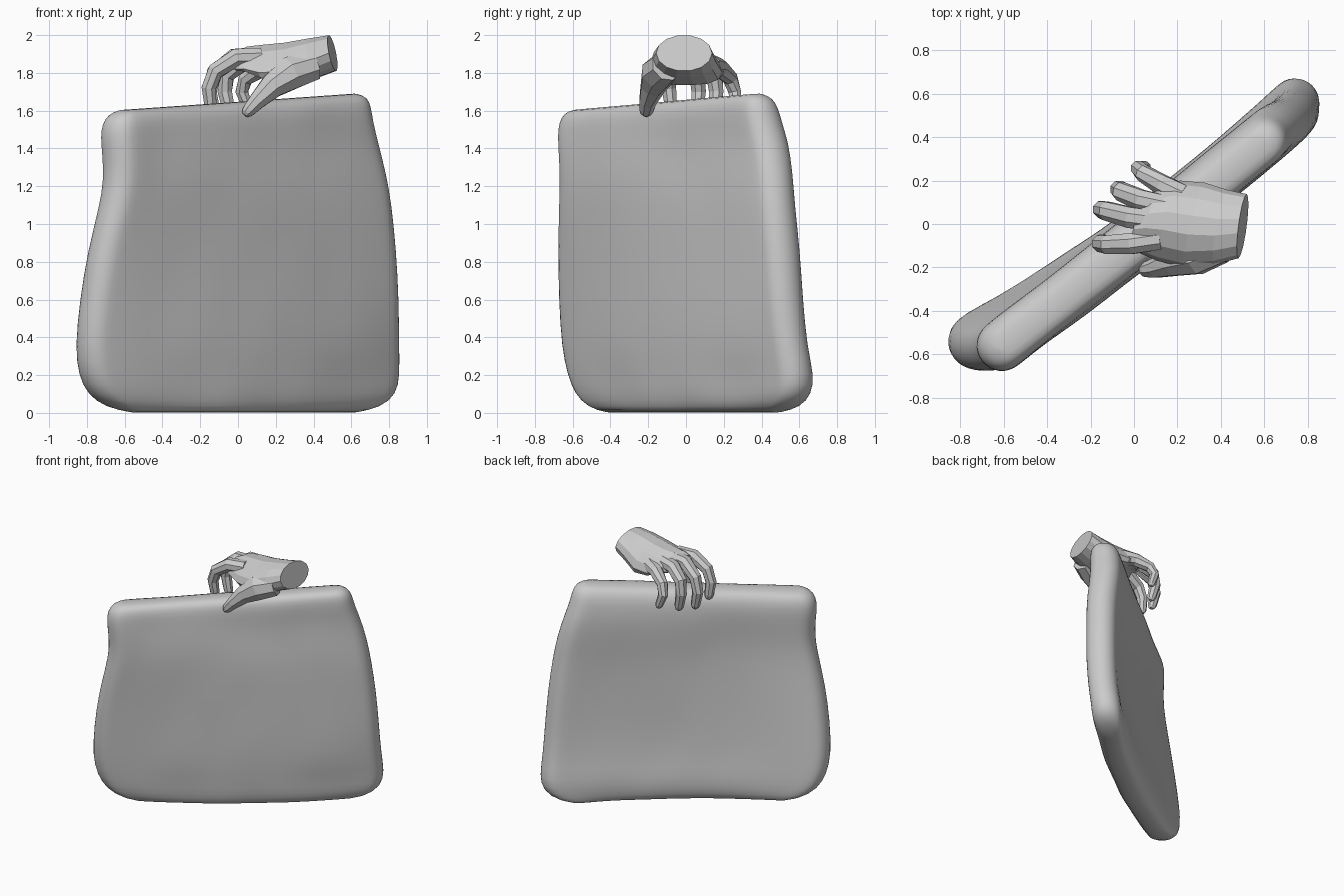
import bpy, bmesh, math
from mathutils import Vector, noise

if "Cube" in bpy.data.objects:
    bpy.data.objects.remove(bpy.data.objects["Cube"])


def make_object(name, bm, smooth):
    bmesh.ops.recalc_face_normals(bm, faces=bm.faces)
    for f in bm.faces:
        f.smooth = smooth
    me = bpy.data.meshes.new(name)
    bm.to_mesh(me)
    bm.free()
    ob = bpy.data.objects.new(name, me)
    bpy.context.collection.objects.link(ob)
    return ob


def bridge(bm, rings):
    n = len(rings[0])
    for a, b in zip(rings, rings[1:]):
        for i in range(n):
            k = (i + 1) % n
            bm.faces.new((a[i], a[k], b[k], b[i]))


# Slab-shaped bag: rounded cross-sections stacked in height
# z, x min, y min, x max, y max, half thickness
SECTIONS = [
    (0.000, -.56, -.42, .62, .50, .060),
    (0.030, -.71, -.52, .76, .61, .090),
    (0.100, -.80, -.59, .84, .67, .108),
    (0.200, -.845, -.63, .857, .683, .112),
    (0.350, -.865, -.66, .857, .645, .112),
    (0.600, -.84, -.675, .853, .62, .112),
    (0.850, -.80, -.68, .84, .605, .112),
    (1.100, -.74, -.675, .815, .58, .115),
    (1.250, -.715, -.67, .785, .57, .117),
    (1.400, -.72, -.675, .745, .545, .117),
    (1.500, -.73, -.68, .72, .51, .117),
    (1.575, -.72, -.675, .71, .49, .112),
    (1.625, -.69, -.65, .69, .46, .092),
    (1.648, -.63, -.60, .63, .41, .055),
]
ARC, SIDE = 4, 16


def section_ring(bm, z, x0, y0, x1, y1, t):
    left, right = Vector((x0 + t, y0 + t, 0)), Vector((x1 - t, y1 - t, 0))
    u = (right - left).normalized()
    v = Vector((-u.y, u.x, 0))
    half = []    # from the right tip over the back to the left tip: (centre, angle, position)
    for i in range(ARC + 1):
        half.append((right, math.pi / 2 * i / ARC, 0))
    for i in range(1, SIDE):
        half.append((right.lerp(left, i / SIDE), math.pi / 2, i / SIDE))
    for i in range(ARC + 1):
        half.append((left, math.pi / 2 * (1 + i / ARC), 0))
    full = half + [(c, -a, s) for c, a, s in half[-2:0:-1]]
    low = min(1, max(0, (1.55 - z) / 1.2))
    ring = []
    for c, a, s in full:
        p = c + u * t * math.cos(a) + v * t * math.sin(a)
        p.z = z
        p += v * 0.008 * noise.noise(p * 3.5)             # soft dents
        p -= v * 0.06 * low * math.sin(math.pi * s) ** .8   # lower part bows forward
        p.z += 0.045 * p.x / 0.65 * max(0, (z - 1) / 0.64)  # sloping top
        ring.append(bm.verts.new(p))
    return ring


bm = bmesh.new()
rings = [section_ring(bm, *s) for s in SECTIONS]
bridge(bm, rings)
n = len(rings[0])
for r in (rings[0], rings[-1]):
    for j in range(n // 2):
        ids = dict.fromkeys((j, j + 1, n - j - 1, (n - j) % n))
        bm.faces.new([r[k] for k in ids])
bag = make_object("bag", bm, True)
sub = bag.modifiers.new("soften", "SUBSURF")
sub.levels = sub.render_levels = 1


# Palm and wrist: faceted oval sections along x
PALM = [  # x, y, z, half width, half height
    (.50, -.01, 1.905, .148, .096),
    (.40, -.015, 1.88, .172, .106),
    (.28, -.005, 1.85, .195, .115),
    (.16, .015, 1.862, .185, .092),
    (.07, .015, 1.882, .15, .062),
    (.01, .00, 1.88, .11, .04),
]
bm = bmesh.new()
rings = []
for x, y, z, w, h in PALM:
    ring = []
    for i in range(14):
        a = math.tau * i / 14
        dy, dz = w * math.cos(a), h * math.sin(a)
        k = min(1, (0.5 - x) / 0.3)
        drop = 0.06 * k * (dy / w) ** 2          # arched back of the hand
        ring.append(bm.verts.new((x - .2 * dz + (.13 + .15 * k) * dy, y + dy, z + dz - drop)))
    rings.append(ring)
bridge(bm, rings)
bm.faces.new(rings[0])
bm.faces.new(rings[-1])
make_object("palm", bm, False)


# Fingers: tapered eight-sided tubes with rounded tips
def finger(name, path, radii):
    pts = [Vector(p) for p in path]
    d = (pts[-1] - pts[-2]).normalized()
    r = radii[-1]
    pts += [pts[-1] + d * r * .6, pts[-1] + d * r]
    radii = list(radii) + [r * .8, r * .4]
    bm = bmesh.new()
    rings = []
    for i, p in enumerate(pts):
        d = (pts[min(i + 1, len(pts) - 1)] - pts[max(i - 1, 0)]).normalized()
        side = Vector((0, 1, 0))
        side = (side - d * d.dot(side)).normalized()
        up = d.cross(side)
        rings.append([bm.verts.new(p + radii[i] * (side * math.cos(a) + up * math.sin(a)))
                      for a in (math.tau * (k + .5) / 8 for k in range(8))])
    bridge(bm, rings)
    bm.faces.new(rings[0])
    bm.faces.new(rings[-1])
    make_object(name, bm, False)


TAPER = (.052, .052, .046, .041, .034)
finger("index_finger", [(.12, -.07, 1.885), (-.01, -.09, 1.88), (-.12, -.095, 1.81),
                        (-.155, -.09, 1.72), (-.145, -.08, 1.62)], TAPER)
finger("middle_finger", [(.12, .01, 1.89), (-.02, .03, 1.88), (-.125, .06, 1.80),
                         (-.15, .067, 1.70), (-.125, .06, 1.59)], TAPER)
finger("ring_finger", [(.16, .08, 1.875), (.03, .11, 1.86), (-.06, .15, 1.79),
                       (-.07, .16, 1.70), (-.045, .15, 1.59)], TAPER)
finger("little_finger", [(.22, .13, 1.84), (.13, .18, 1.825), (.04, .235, 1.77),
                         (.02, .258, 1.70), (.05, .262, 1.62)], (.058, .05, .041, .036, .029))
finger("thumb", [(.40, -.10, 1.84), (.28, -.145, 1.80), (.18, -.175, 1.73),
                 (.10, -.203, 1.65), (.06, -.21, 1.605)], (.085, .095, .07, .048, .038))
